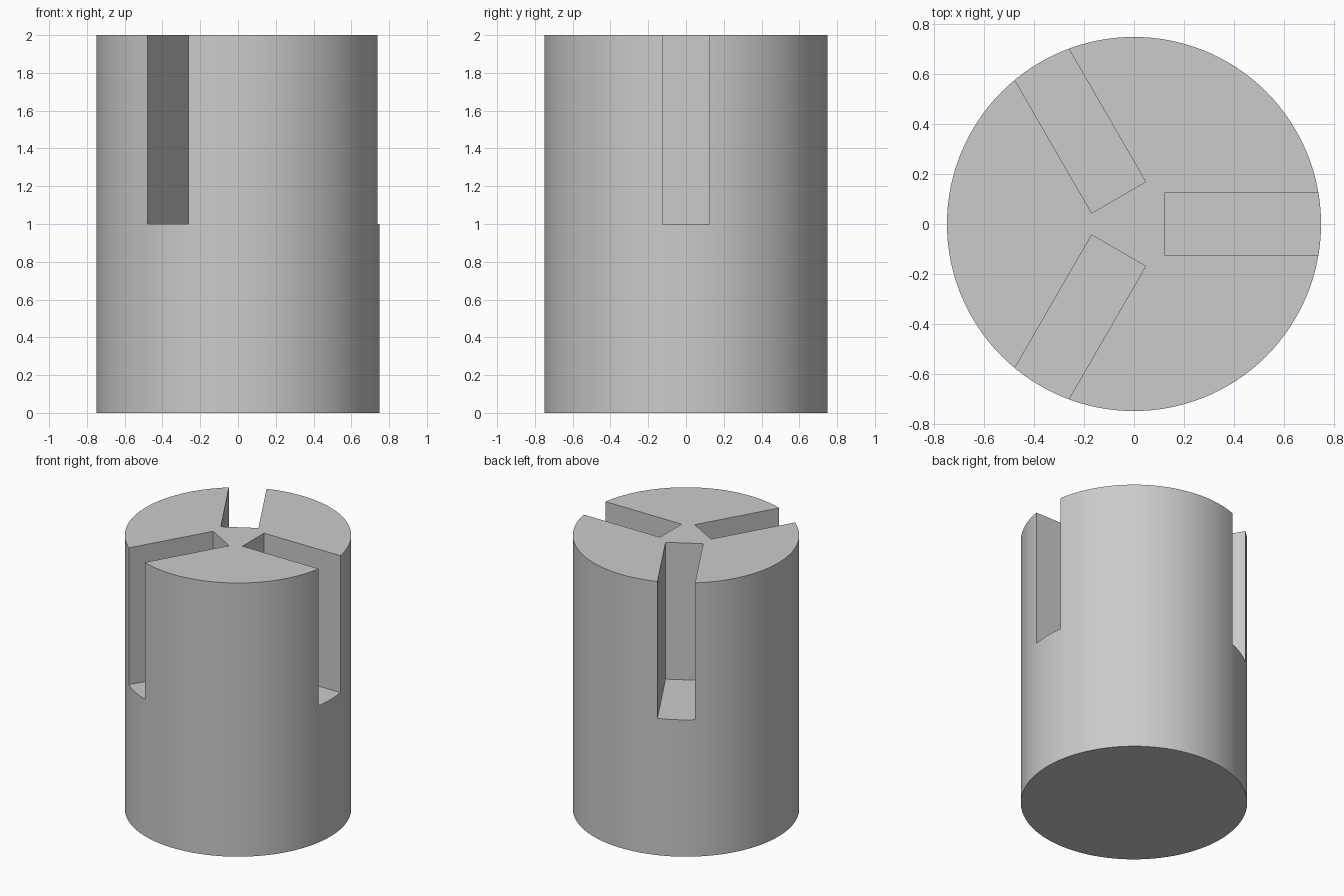
import bpy
import math
from mathutils import Matrix

RADIUS, HEIGHT = 0.75, 2.0
SLOT_WIDTH, SLOT_START, SLOT_FLOOR = 0.25, 0.123, 1.0

default_cube = bpy.data.objects.get("Cube")
if default_cube:
    bpy.data.objects.remove(default_cube, do_unlink=True)

# Plain grey material
grey = bpy.data.materials.new("grey")
grey.use_nodes = True
colour = (0.6, 0.6, 0.6, 1.0)
grey.diffuse_color = colour
grey.node_tree.nodes["Principled BSDF"].inputs["Base Color"].default_value = colour

# Solid cylinder
bpy.ops.mesh.primitive_cylinder_add(vertices=128, radius=RADIUS, depth=HEIGHT,
                                    location=(0, 0, HEIGHT / 2))
body = bpy.context.object
body.name = "slotted_cylinder"
body.data.materials.append(grey)


def cut_slot(angle):
    """Cut one radial slot, open at the rim and the top."""
    length, depth = 1.0, 1.5
    bpy.ops.mesh.primitive_cube_add(size=1)
    cutter = bpy.context.object
    cutter.name = "slot_cutter"
    cutter.hide_render = True
    cutter.data.materials.append(grey)
    cutter.data.transform(
        Matrix.Rotation(angle, 4, "Z")
        @ Matrix.Translation((SLOT_START + length / 2, 0, SLOT_FLOOR + depth / 2))
        @ Matrix.Diagonal((length, SLOT_WIDTH, depth, 1)))
    bpy.context.view_layer.objects.active = body
    slot = body.modifiers.new("slot", "BOOLEAN")
    slot.operation = "DIFFERENCE"
    slot.solver = "EXACT"
    slot.object = cutter
    bpy.ops.object.modifier_apply(modifier=slot.name)
    bpy.data.objects.remove(cutter, do_unlink=True)


# Three slots spaced evenly around the axis
for i in range(3):
    cut_slot(i * math.tau / 3)

# Smooth round wall, sharp edges elsewhere
bpy.ops.object.select_all(action="DESELECT")
body.select_set(True)
bpy.context.view_layer.objects.active = body
bpy.ops.object.shade_smooth_by_angle(angle=math.radians(30))
